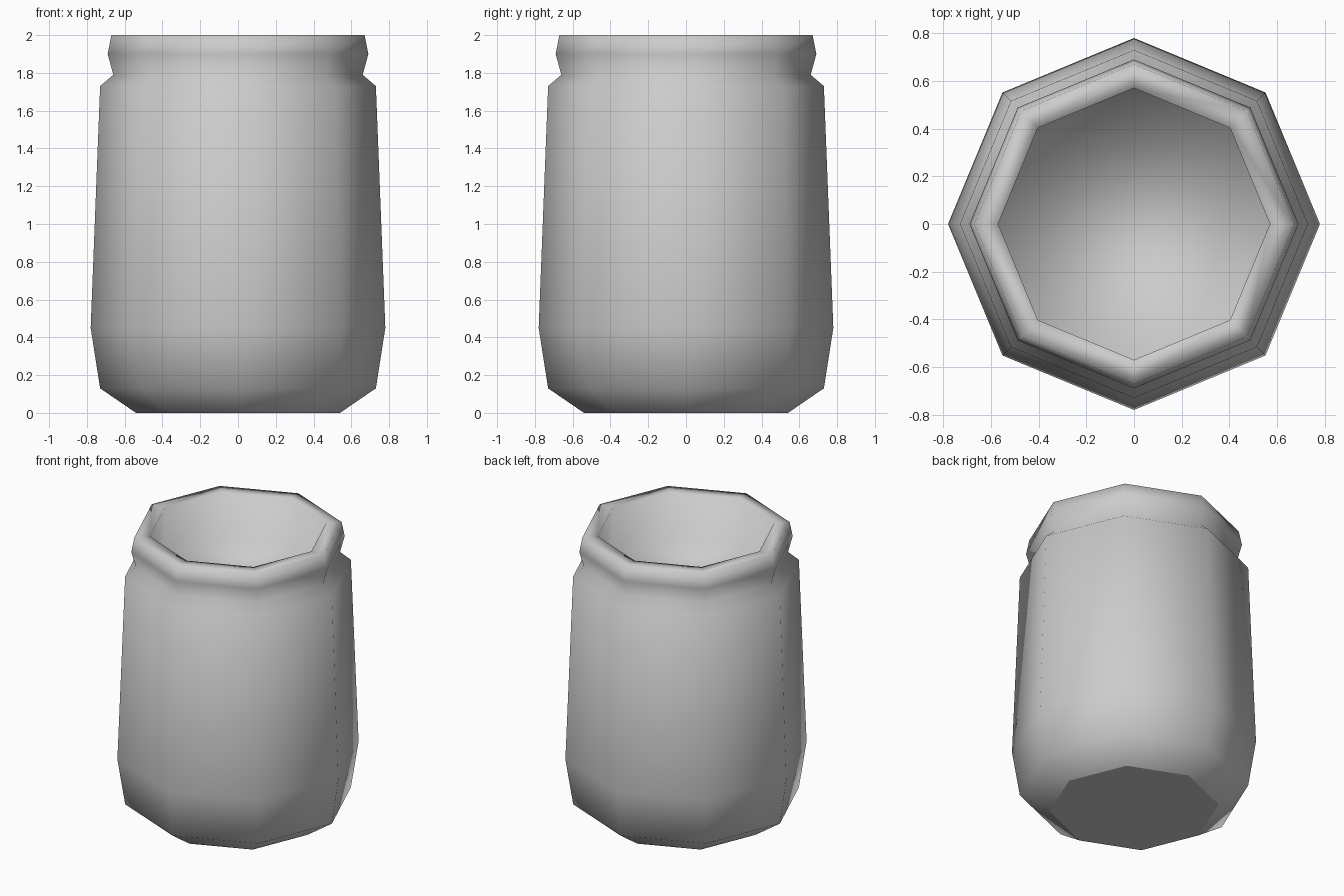
import bpy
import bmesh
from math import cos, sin, tau

cube = bpy.data.objects.get("Cube")
if cube:
    bpy.data.objects.remove(cube)

SIDES = 8

# Radius and height, from the base up the outside, over the rim and inside
PROFILE = [
    (0.54, 0.0), (0.73, 0.13), (0.78, 0.45), (0.73, 1.73),
    (0.66, 1.79), (0.69, 1.9), (0.67, 2.0),
    (0.57, 2.0), (0.57, 1.68),
]


def make_material(name, color):
    mat = bpy.data.materials.new(name)
    mat.use_nodes = True
    mat.diffuse_color = color
    mat.node_tree.nodes["Principled BSDF"].inputs["Base Color"].default_value = color
    return mat


def lathe(name, profile, mat):
    bm = bmesh.new()
    rings = [
        [bm.verts.new((r * cos(tau * i / SIDES), r * sin(tau * i / SIDES), z))
         for i in range(SIDES)]
        for r, z in profile
    ]
    # Walls between neighbouring rings
    for low, high in zip(rings, rings[1:]):
        for i in range(SIDES):
            j = (i + 1) % SIDES
            bm.faces.new((low[i], low[j], high[j], high[i]))
    # Inner floor and flat underside
    bm.faces.new(rings[-1])
    base = bm.faces.new(rings[0][::-1])
    for face in bm.faces:
        face.smooth = face is not base
    mesh = bpy.data.meshes.new(name)
    bm.to_mesh(mesh)
    bm.free()
    mesh.materials.append(mat)
    obj = bpy.data.objects.new(name, mesh)
    bpy.context.collection.objects.link(obj)
    return obj


# Open jar with a rolled rim
lathe("jar", PROFILE, make_material("plain grey", (0.6, 0.6, 0.6, 1.0)))
